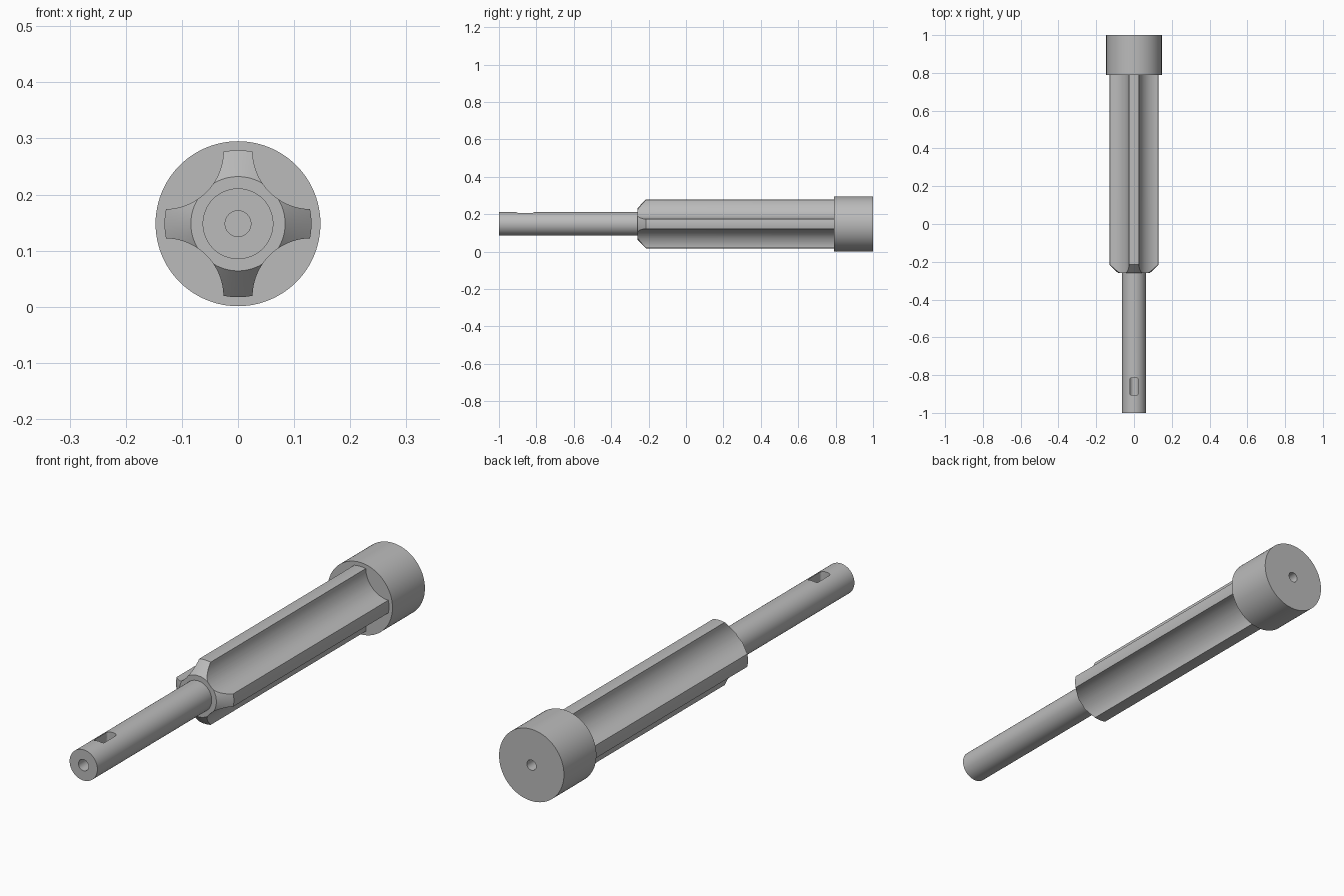
import bpy, bmesh, math
from mathutils import Vector, Matrix

if "Cube" in bpy.data.objects:
    bpy.data.objects.remove(bpy.data.objects["Cube"], do_unlink=True)

AXIS_Z = 0.148      # height of the long axis
BODY_R = 0.131
SHAFT_R = 0.063

steel = bpy.data.materials.new("plain grey metal")
grey = (0.5, 0.5, 0.5, 1)
steel.diffuse_color = grey
steel.use_nodes = True
steel.node_tree.nodes["Principled BSDF"].inputs["Base Color"].default_value = grey


def make_object(name, bm):
    bmesh.ops.recalc_face_normals(bm, faces=bm.faces)
    mesh = bpy.data.meshes.new(name)
    bm.to_mesh(mesh)
    bm.free()
    mesh.materials.append(steel)
    obj = bpy.data.objects.new(name, mesh)
    bpy.context.collection.objects.link(obj)
    return obj


def lathe(name, profile, steps=96):
    """Turn (radius, y) points about the long axis."""
    bm = bmesh.new()
    verts = [bm.verts.new((r, y, AXIS_Z)) for r, y in profile]
    edges = [bm.edges.new(pair) for pair in zip(verts, verts[1:])]
    bmesh.ops.spin(bm, geom=verts + edges, cent=(0, 0, AXIS_Z), axis=(0, 1, 0),
                   angle=math.tau, steps=steps)
    bmesh.ops.remove_doubles(bm, verts=bm.verts, dist=1e-5)
    return make_object(name, bm)


def activate(obj):
    bpy.ops.object.select_all(action="DESELECT")
    obj.select_set(True)
    bpy.context.view_layer.objects.active = obj


def cut(obj, cutter):
    cutter.hide_render = True
    mod = obj.modifiers.new("cut", "BOOLEAN")
    mod.operation = "DIFFERENCE"
    mod.solver = "EXACT"
    mod.object = cutter
    activate(obj)
    bpy.ops.object.modifier_apply(modifier=mod.name)
    bpy.data.objects.remove(cutter, do_unlink=True)


# Shaft with a blind bore in its front end
shaft = lathe("shaft", [(0, -0.78), (0.023, -0.78), (0.023, -1), (SHAFT_R, -1),
                        (SHAFT_R, -0.24), (0, -0.24)])

# Rounded slot from the top of the shaft into the bore
bm = bmesh.new()
bmesh.ops.create_cube(bm, size=1, matrix=Matrix.Translation((0, -0.86, AXIS_Z + 0.05))
                      @ Matrix.Diagonal((0.045, 0.092, 0.1, 1)))
upright = [e for e in bm.edges
           if abs((e.verts[0].co - e.verts[1].co).normalized().z) > 0.9]
bmesh.ops.bevel(bm, geom=upright, offset=0.01, segments=5, profile=0.5, affect="EDGES")
cut(shaft, make_object("slot_cutter", bm))

# Chamfered body with four round flutes, leaving four ribs
body = lathe("fluted_body", [(0, -0.26), (0.084, -0.26), (BODY_R, -0.214),
                             (BODY_R, 0.8), (0, 0.8)])
for sx in (-1, 1):
    for sz in (-1, 1):
        bm = bmesh.new()
        place = Vector((sx * 0.13, 0.3, AXIS_Z + sz * 0.13))
        bmesh.ops.create_cone(bm, cap_ends=True, segments=96, radius1=0.104,
                              radius2=0.104, depth=1.4,
                              matrix=Matrix.Translation(place)
                              @ Matrix.Rotation(math.pi / 2, 4, "X"))
        cut(body, make_object("flute_cutter", bm))

# Head with a small blind bore in its back face
head = lathe("head", [(0, 0.79), (0.147, 0.79), (0.147, 1), (0.021, 1),
                      (0.021, 0.86), (0, 0.86)])

for part in (shaft, body, head):
    activate(part)
    bpy.ops.object.shade_smooth_by_angle(angle=math.radians(30))
